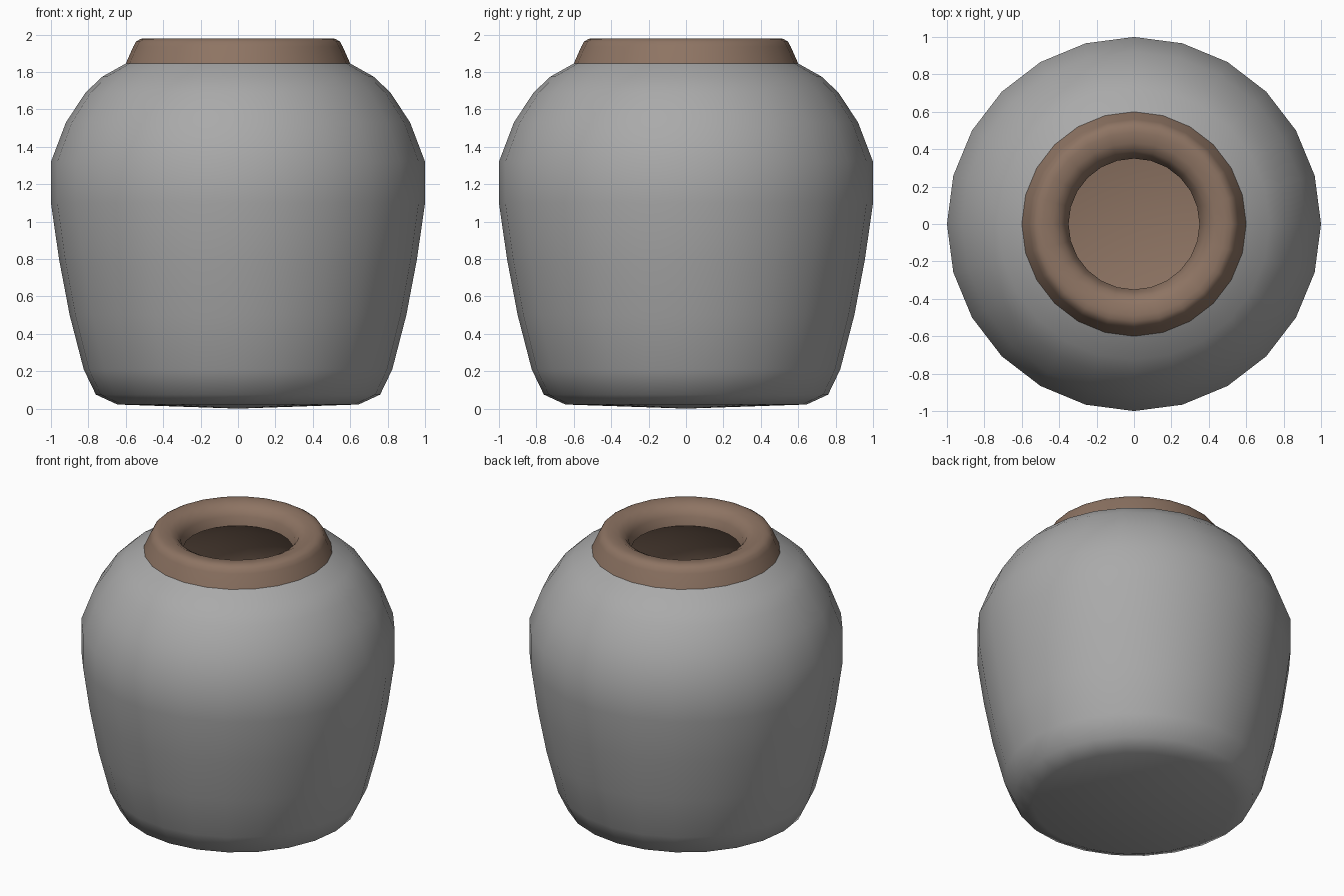
import bpy
import bmesh
import math

cube = bpy.data.objects.get("Cube")
if cube:
    bpy.data.objects.remove(cube, do_unlink=True)

SIDES = 24


def make_material(name, rgb):
    mat = bpy.data.materials.new(name)
    mat.use_nodes = True
    color = (*rgb, 1.0)
    mat.diffuse_color = color
    mat.node_tree.nodes["Principled BSDF"].inputs["Base Color"].default_value = color
    return mat


def lathe(name, profile, mat):
    """Spin a (radius, height) profile round the z axis; radius 0 ends become caps."""
    bm = bmesh.new()
    verts = [bm.verts.new((r, 0, z)) for r, z in profile]
    edges = [bm.edges.new(pair) for pair in zip(verts, verts[1:])]
    bmesh.ops.spin(bm, geom=verts + edges, cent=(0, 0, 0), axis=(0, 0, 1),
                   angle=math.tau, steps=SIDES, use_duplicate=False)
    bmesh.ops.remove_doubles(bm, verts=bm.verts, dist=0.0005)
    # Profiles run upward on the outside, so every face should look left of travel
    bm.normal_update()
    ref = max(bm.faces, key=lambda f: f.calc_center_median().xy.length)
    c = ref.calc_center_median()
    if ref.normal.x * c.x + ref.normal.y * c.y < 0:
        bmesh.ops.reverse_faces(bm, faces=bm.faces)
    mesh = bpy.data.meshes.new(name)
    bm.to_mesh(mesh)
    bm.free()
    mesh.materials.append(mat)
    mesh.shade_smooth()
    obj = bpy.data.objects.new(name, mesh)
    bpy.context.collection.objects.link(obj)
    return obj


glaze = make_material("grey glaze", (0.40, 0.40, 0.40))
clay = make_material("brown clay", (0.27, 0.175, 0.125))

# Outer wall, from the middle of the base up to the shoulder
body = [(0, 0), (0.645, 0.022), (0.76, 0.075), (0.825, 0.21), (0.9, 0.5),
        (0.957, 0.8), (1, 1.1), (1, 1.32), (0.92, 1.53), (0.815, 1.69),
        (0.725, 1.775), (0.6, 1.845)]
lathe("jar_body", body, glaze)

# Lip and inner lining share one profile, split where the throat is narrowest
lip = [(0.6, 1.845), (0.56, 1.935), (0.545, 1.962), (0.52, 1.977), (0.49, 1.98),
       (0.435, 1.975), (0.39, 1.95), (0.365, 1.91), (0.35, 1.85)]
lathe("jar_lip", lip, clay)

# Lining, which widens below the throat; listed floor last so it faces inward
lining = [(0.35, 1.85), (0.5, 1.77), (0.68, 1.65), (0.8, 1.5), (0.88, 1.3),
          (0.88, 1.1), (0.83, 0.75), (0.76, 0.4), (0.7, 0.2), (0.6, 0.14), (0, 0.12)]
lining_obj = lathe("jar_lining", lining, clay)
lining_obj.data.flip_normals()
